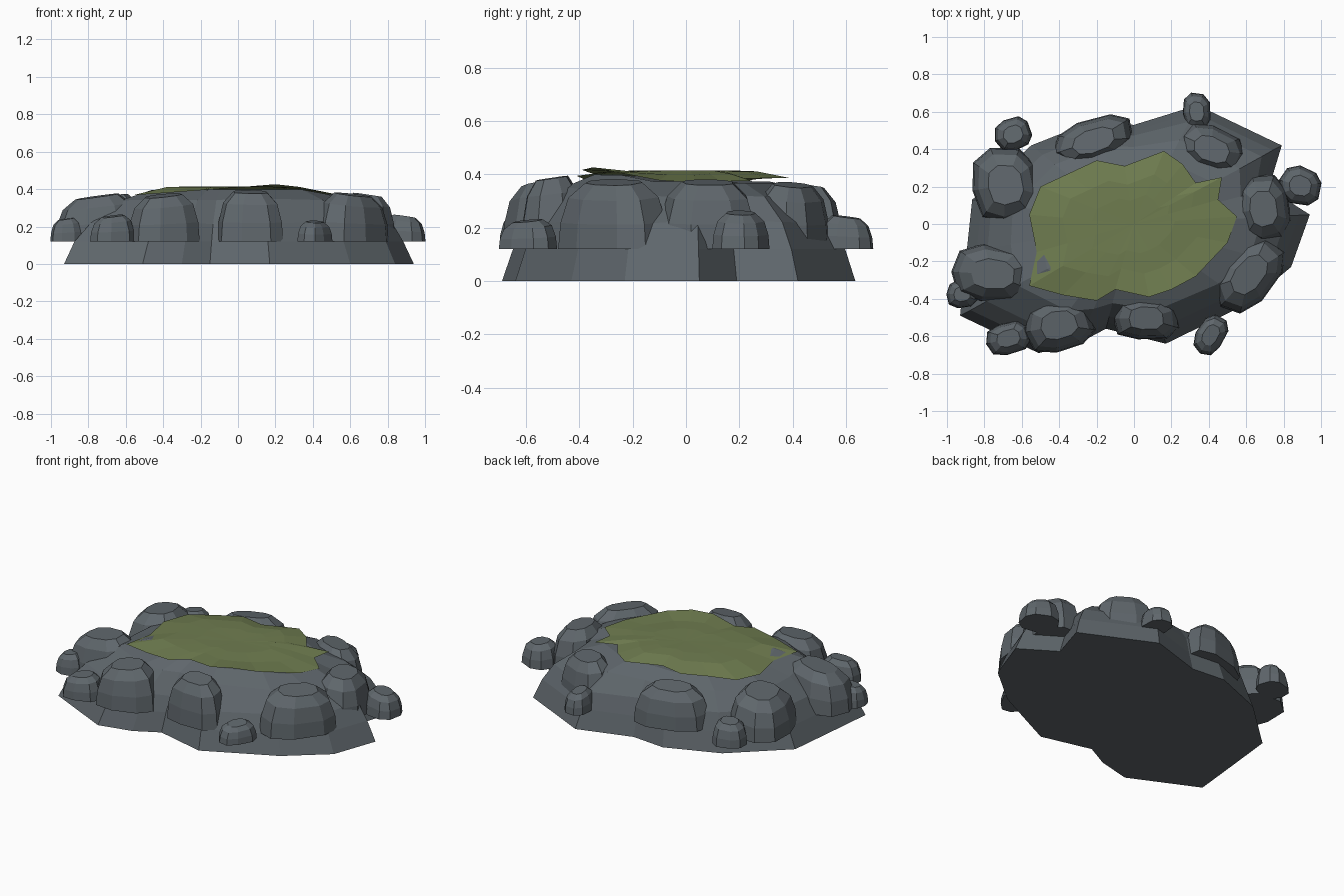
import bpy, bmesh, math, random

if "Cube" in bpy.data.objects:
    bpy.data.objects.remove(bpy.data.objects["Cube"])

random.seed(4)


def material(name, rgb):
    m = bpy.data.materials.new(name)
    m.diffuse_color = (*rgb, 1)
    m.use_nodes = True
    m.node_tree.nodes["Principled BSDF"].inputs["Base Color"].default_value = m.diffuse_color
    return m


ROCK = material("rock_grey", (0.115, 0.135, 0.15))
MOSS = material("moss_green", (0.16, 0.205, 0.08))


def stack(name, rings, mat, bottom=True, tip=None):
    """Bridge a stack of equal-length rings into a flat-shaded mesh."""
    bm = bmesh.new()
    vr = [[bm.verts.new(p) for p in r] for r in rings]
    n = len(vr[0])
    for a, b in zip(vr, vr[1:]):
        for i in range(n):
            j = (i + 1) % n
            bm.faces.new((a[i], a[j], b[j], b[i]))
    if bottom:
        bm.faces.new(vr[0][::-1])
    if tip:
        t = bm.verts.new(tip)
        for i in range(n):
            bm.faces.new((vr[-1][i], vr[-1][(i + 1) % n], t))
    else:
        bm.faces.new(vr[-1])
    if bottom:
        bmesh.ops.recalc_face_normals(bm, faces=bm.faces[:])
    me = bpy.data.meshes.new(name)
    bm.to_mesh(me)
    bm.free()
    me.materials.append(mat)
    ob = bpy.data.objects.new(name, me)
    bpy.context.collection.objects.link(ob)
    return ob


# Mound: craggy outline tapering up to a shallow top
outline = [(0.94, 0.05), (0.72, 0.19), (0.79, 0.42), (0.34, 0.635), (0.0, 0.53),
           (-0.22, 0.55), (-0.55, 0.42), (-0.865, 0.13), (-0.895, -0.15),
           (-0.93, -0.49), (-0.51, -0.69), (-0.3, -0.64), (-0.15, -0.56), (0.17, -0.64),
           (0.6, -0.43), (0.84, -0.23)]


def mound_ring(scale, z, blend, jitter):
    ring = []
    for x, y in outline:
        a = math.atan2(y / 0.62, x / 0.9)
        ex, ey = 0.88 * math.cos(a), 0.58 * math.sin(a)
        dz = random.uniform(-jitter, jitter)
        if y < -0.4 and z > 0.3:
            dz += 0.025          # higher lip along the front
        ring.append((scale * (x + (ex - x) * blend), scale * (y + (ey - y) * blend), z + dz))
    return ring


stack("mound", [mound_ring(1, 0, 0, 0), mound_ring(0.94, 0.12, 0, 0),
                mound_ring(0.88, 0.22, 0.15, 0.01), mound_ring(0.75, 0.32, 0.4, 0.01),
                mound_ring(0.57, 0.37, 0.5, 0.004)], ROCK, tip=(0, 0, 0.38))

# Moss: thin ragged sheet draped over the top
edge = [(0.55, 0.04), (0.45, 0.13), (0.47, 0.25), (0.33, 0.22), (0.26, 0.32), (0.16, 0.39),
        (-0.05, 0.31), (-0.2, 0.34), (-0.35, 0.27), (-0.5, 0.2), (-0.56, 0.05), (-0.52, -0.15),
        (-0.56, -0.33), (-0.38, -0.38), (-0.2, -0.41), (-0.1, -0.35), (0.08, -0.39),
        (0.2, -0.35), (0.33, -0.28), (0.5, -0.1)]


def edge_z(x, y):
    z = 0.386 - 0.07 * max(0, abs(x) - 0.3)
    if y < 0:
        z += 0.04 * max(0, 1 - abs(x - 0.2) / 0.5) * min(1, -y / 0.3)
    return z


stack("moss", [[(x, y, edge_z(x, y)) for x, y in edge],
               [(x * 0.68, y * 0.68, 0.411 - 0.06 * max(0, x - 0.3)) for x, y in edge],
               [(x * 0.4, y * 0.4, 0.415) for x, y in edge]],
      MOSS, bottom=False, tip=(0, 0, 0.412))

# Boulders: centre x, y, half sizes, turn in degrees, top height
boulders = [(-0.685, 0.21, 0.18, 0.2, 10, 0.36), (-0.645, 0.48, 0.1, 0.09, 20, 0.26),
            (-0.215, 0.445, 0.22, 0.12, 18, 0.355), (0.415, 0.4, 0.19, 0.125, -25, 0.36),
            (0.335, 0.6, 0.075, 0.1, 5, 0.24), (0.69, 0.08, 0.14, 0.185, 8, 0.37),
            (0.89, 0.205, 0.112, 0.1, -15, 0.255), (0.615, -0.27, 0.22, 0.14, 48, 0.37),
            (0.41, -0.595, 0.11, 0.075, 60, 0.225), (0.065, -0.505, 0.18, 0.115, 0, 0.385),
            (-0.4, -0.54, 0.185, 0.145, 12, 0.365), (-0.67, -0.61, 0.12, 0.085, 15, 0.255),
            (-0.755, -0.27, 0.22, 0.155, -4, 0.36), (-0.92, -0.375, 0.083, 0.075, 0, 0.24)]
FOOT = 0.12
profile = [(1.0, 0), (0.96, 0.4), (0.82, 0.78), (0.52, 1)]   # scale, height share
SIDES = 9

for k, (cx, cy, rx, ry, turn, top) in enumerate(boulders):
    t = math.radians(turn)
    out = math.hypot(cx, cy)
    wob = [random.uniform(0.97, 1.06) for _ in range(SIDES)]
    rings = []
    for s, h in profile:
        ring = []
        for i in range(SIDES):
            a = math.tau * (i + 0.5) / SIDES
            # rounded-box footprint
            c, d = math.cos(a), math.sin(a)
            u = rx * s * wob[i] * math.copysign(abs(c) ** 0.78, c)
            v = ry * s * wob[i] * math.copysign(abs(d) ** 0.78, d)
            dx = u * math.cos(t) - v * math.sin(t)
            dy = u * math.sin(t) + v * math.cos(t)
            # crown tips down towards the outside of the mound
            z = FOOT + h * (top - FOOT - 0.15 * (dx * cx + dy * cy) / out)
            ring.append((cx + dx, cy + dy, z))
        rings.append(ring)
    stack(f"boulder_{k + 1}", rings, ROCK)
